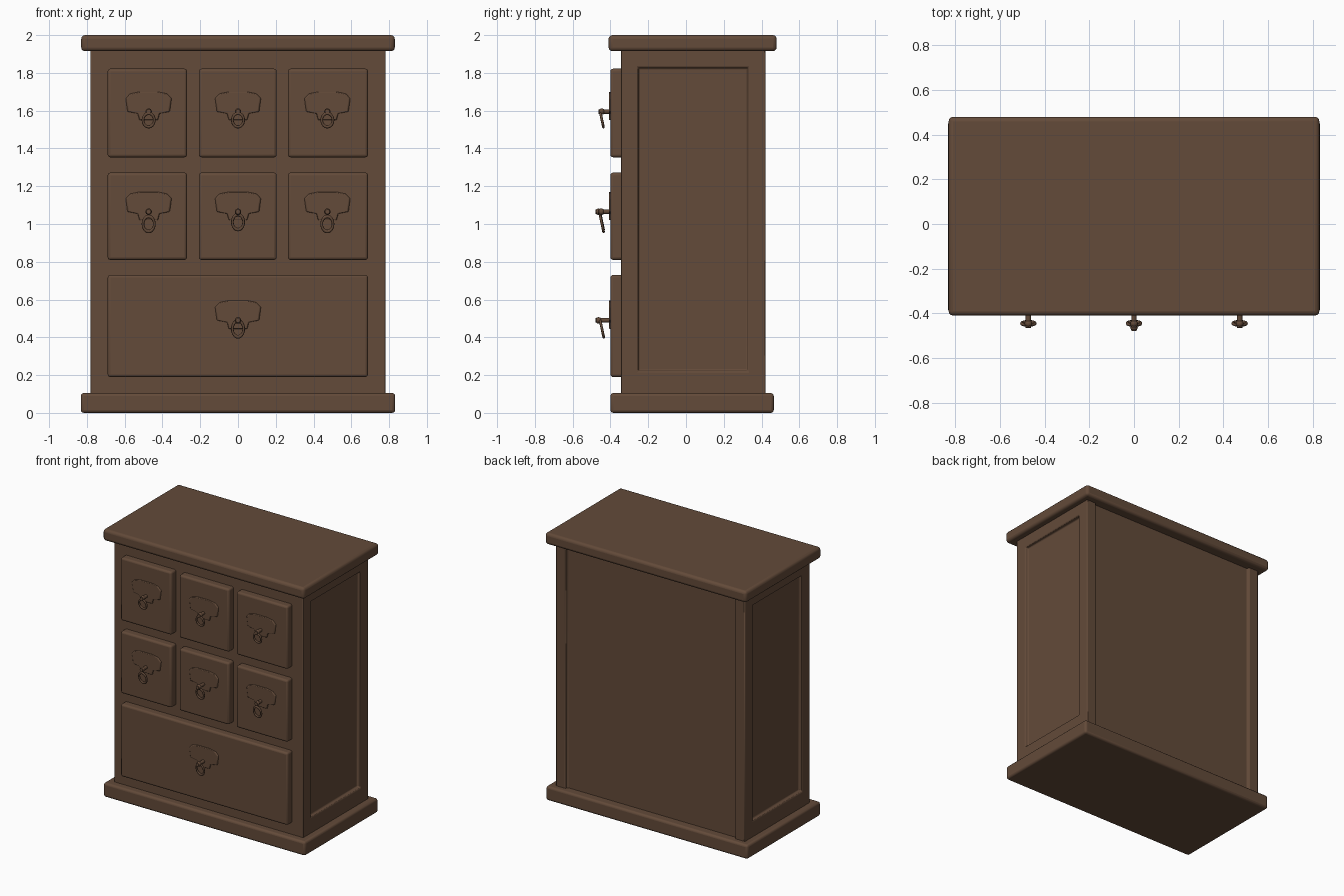
import bpy, bmesh, math
from mathutils import Vector, Matrix

if "Cube" in bpy.data.objects:
    bpy.data.objects.remove(bpy.data.objects["Cube"])

wood = bpy.data.materials.new("dark brown wood")
wood.diffuse_color = (0.125, 0.069, 0.041, 1)
wood.use_nodes = True
wood.node_tree.nodes["Principled BSDF"].inputs["Base Color"].default_value = wood.diffuse_color


def finish(bm, name, bevel=0.0, segments=3):
    """Turn a bmesh into a shaded, optionally bevelled object."""
    bmesh.ops.recalc_face_normals(bm, faces=bm.faces)
    me = bpy.data.meshes.new(name)
    bm.to_mesh(me)
    bm.free()
    ob = bpy.data.objects.new(name, me)
    bpy.context.collection.objects.link(ob)
    me.materials.append(wood)
    if bevel:
        mod = ob.modifiers.new("soft edges", 'BEVEL')
        mod.width = bevel
        mod.segments = segments
        mod.limit_method = 'ANGLE'
    bpy.ops.object.select_all(action='DESELECT')
    ob.select_set(True)
    bpy.context.view_layer.objects.active = ob
    bpy.ops.object.shade_smooth_by_angle(angle=math.radians(35))
    return ob


def box_mesh(lo, hi):
    bm = bmesh.new()
    bmesh.ops.create_cube(bm, size=1)
    lo, hi = Vector(lo), Vector(hi)
    for v in bm.verts:
        v.co = Vector(((lo[i] + hi[i]) / 2 + v.co[i] * (hi[i] - lo[i]) for i in range(3)))
    return bm


def box(name, lo, hi, bevel):
    return finish(box_mesh(lo, hi), name, bevel)


def recess(bm, normal, lo, hi, depth):
    """Sink a rectangular panel between corners lo and hi into one face."""
    normal = Vector(normal)
    bm.normal_update()
    face = max(bm.faces, key=lambda f: f.normal.dot(normal) * f.calc_area())
    bmesh.ops.inset_individual(bm, faces=[face], thickness=0.05)
    mid = face.calc_center_median()
    for v in face.verts:
        for i in range(3):
            if abs(normal[i]) < 0.5:
                v.co[i] = lo[i] if v.co[i] < mid[i] else hi[i]
    bmesh.ops.inset_individual(bm, faces=[face], thickness=0.008, depth=-depth)


# Carcass with sunken side and back panels
bm = box_mesh((-0.78, -0.345, 0.05), (0.78, 0.42, 1.95))
for side in (-1, 1):
    recess(bm, (side, 0, 0), (0, -0.255, 0.22), (0, 0.33, 1.83), 0.025)
recess(bm, (0, 1, 0), (-0.70, 0, 0.07), (0.70, 0, 1.93), 0.02)
finish(bm, "carcass", 0.006, 2)

# Top board and plinth
box("top_board", (-0.83, -0.41, 1.915), (0.83, 0.48, 2.0), 0.02)
box("plinth", (-0.832, -0.40, 0.0), (0.832, 0.465, 0.105), 0.016)


def handle(name, x, pivot_z, ring_z, tip_y, ring_h):
    # Back plate: flared outline with an arched top
    cz = pivot_z + 0.01
    half = [(0.05, -0.055), (0.06, -0.02), (0.115, -0.01), (0.125, 0.06),
            (0.10, 0.085), (0.05, 0.095)]
    outline = half + [(-a, b) for a, b in reversed(half)]
    bm = bmesh.new()
    face = bm.faces.new([bm.verts.new((x + a, -0.395, cz + b)) for a, b in outline])
    ext = bmesh.ops.extrude_face_region(bm, geom=[face])["geom"]
    for v in ext:
        if isinstance(v, bmesh.types.BMVert):
            v.co.y = -0.408
            v.co.x = x + (v.co.x - x) * 0.93
    finish(bm, name + "_plate", 0.004, 2)

    # Post with a rounded tip
    bm = bmesh.new()
    length = -0.395 - tip_y
    mat = Matrix.Translation((x, -0.395 - length / 2, pivot_z)) @ Matrix.Rotation(math.pi / 2, 4, 'X')
    bmesh.ops.create_cone(bm, cap_ends=True, segments=16, radius1=0.012,
                          radius2=0.012, depth=length, matrix=mat)
    bmesh.ops.create_uvsphere(bm, u_segments=16, v_segments=8, radius=0.017,
                              matrix=Matrix.Translation((x, tip_y + 0.017, pivot_z)))
    finish(bm, name + "_post")

    # Hanging ring, tilted towards the drawer
    bpy.ops.mesh.primitive_torus_add(major_radius=0.03, minor_radius=0.007,
                                     major_segments=28, minor_segments=8)
    ob = bpy.context.object
    ob.name = name + "_ring"
    ob.data.transform(Matrix.Translation((x, -0.445, ring_z))
                      @ Matrix.Rotation(math.radians(12), 4, 'X')
                      @ Matrix.Diagonal((1, 1, ring_h / 0.037, 1))
                      @ Matrix.Rotation(math.pi / 2, 4, 'X'))
    ob.data.materials.append(wood)
    bpy.ops.object.shade_smooth()


def drawer(name, x0, x1, z0, z1):
    box(name, (x0, -0.40, z0), (x1, -0.33, z1), 0.014)


# Two rows of three small drawers
columns = [("left", -0.69, -0.27), ("middle", -0.207, 0.205), ("right", 0.265, 0.688)]
for side, x0, x1 in columns:
    x = 0 if side == "middle" else math.copysign(0.473, x0)
    drawer("upper_drawer_" + side, x0, x1, 1.353, 1.822)
    handle("upper_handle_" + side, x, 1.595, 1.55, -0.463, 0.045)
    drawer("lower_drawer_" + side, x0, x1, 0.81, 1.272)
    mid = side == "middle"
    handle("lower_handle_" + side, x, 1.065, 1.01 if mid else 1.0,
           -0.48 if mid else -0.465, 0.05)

# Wide bottom drawer
drawer("wide_drawer", -0.69, 0.688, 0.19, 0.73)
handle("wide_handle", 0, 0.49, 0.445, -0.48, 0.053)
